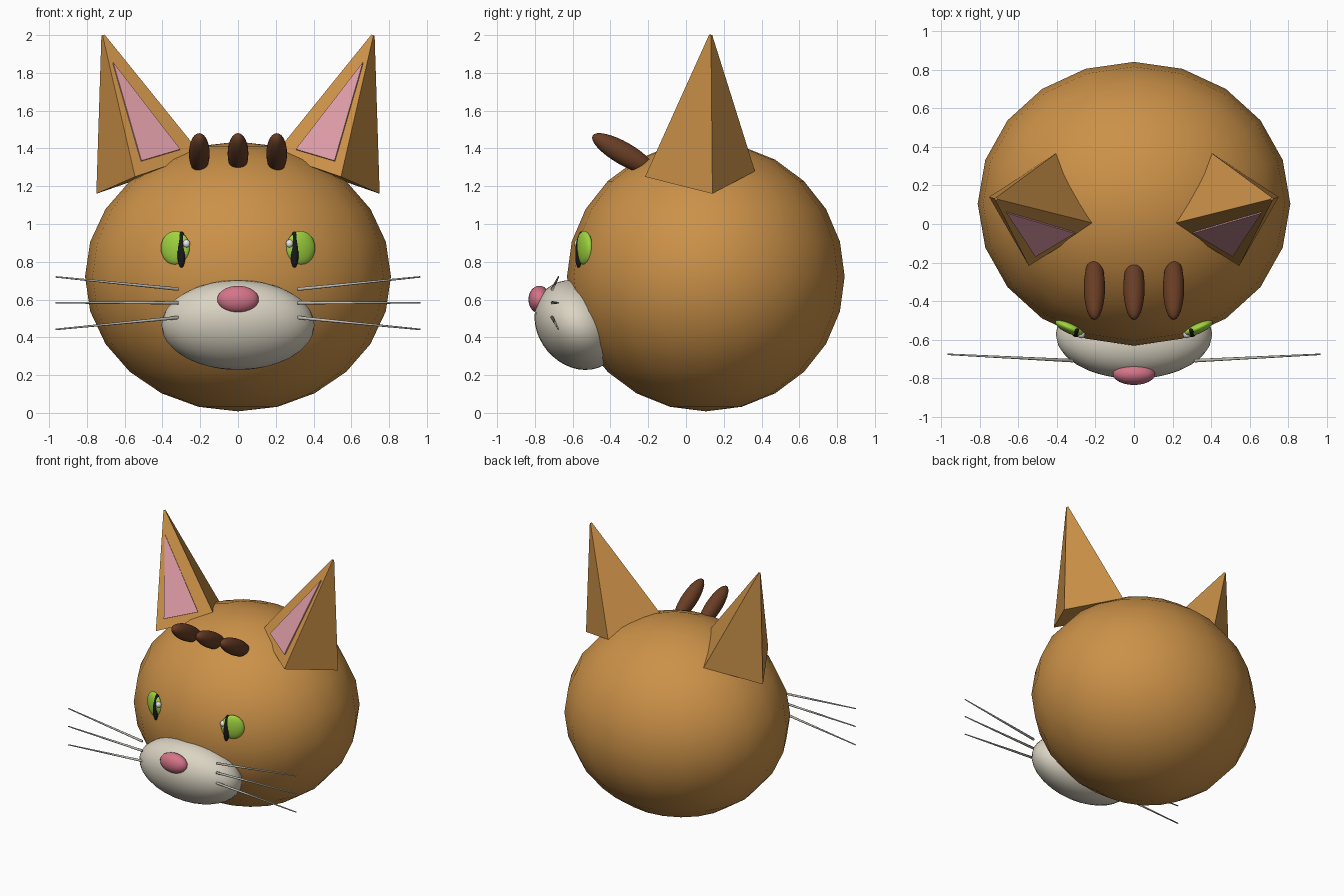
import bpy, bmesh, math
from mathutils import Vector, Matrix

if "Cube" in bpy.data.objects:
    bpy.data.objects.remove(bpy.data.objects["Cube"])


def material(name, rgb):
    m = bpy.data.materials.new(name)
    m.diffuse_color = (*rgb, 1)
    m.use_nodes = True
    m.node_tree.nodes["Principled BSDF"].inputs["Base Color"].default_value = m.diffuse_color
    return m


FUR = material("ginger_fur", (0.60, 0.285, 0.065))
STRIPE = material("dark_brown", (0.14, 0.047, 0.018))
CREAM = material("cream", (0.71, 0.66, 0.55))
NOSE = material("nose_pink", (0.66, 0.175, 0.25))
INNER = material("ear_pink", (0.72, 0.33, 0.38))
GREEN = material("eye_green", (0.35, 0.66, 0.05))
BLACK = material("pupil_black", (0.01, 0.01, 0.01))
WHITE = material("glint_white", (0.85, 0.85, 0.82))
WHISKER = material("whisker_grey", (0.55, 0.53, 0.47))


def finish(name, bm, mat, smooth=True):
    bmesh.ops.recalc_face_normals(bm, faces=bm.faces[:])
    me = bpy.data.meshes.new(name)
    bm.to_mesh(me)
    bm.free()
    for p in me.polygons:
        p.use_smooth = smooth
    me.materials.append(mat)
    ob = bpy.data.objects.new(name, me)
    bpy.context.collection.objects.link(ob)
    return ob


def ellipsoid(name, center, radii, mat, rot=(0, 'X'), seg=24, rings=16):
    """Stretched sphere, turned by rot = (degrees, axis)."""
    bm = bmesh.new()
    m = (Matrix.Translation(center)
         @ Matrix.Rotation(math.radians(rot[0]), 4, rot[1])
         @ Matrix.Diagonal((*radii, 1)))
    bmesh.ops.create_uvsphere(bm, u_segments=seg, v_segments=rings,
                              radius=1, matrix=m)
    return finish(name, bm, mat)


def rod(name, a, b, r1, r2, mat):
    a, b = Vector(a), Vector(b)
    d = b - a
    bm = bmesh.new()
    m = Matrix.Translation((a + b) / 2) @ d.to_track_quat('Z', 'Y').to_matrix().to_4x4()
    bmesh.ops.create_cone(bm, cap_ends=True, segments=8, radius1=r1,
                          radius2=r2, depth=d.length, matrix=m)
    return finish(name, bm, mat)


def ear(side, s):
    """Leaning four-sided pyramid with a pink plate on its front inner face."""
    mir = lambda p: Vector((p[0] * s, p[1], p[2]))
    tip = mir((0.715, 0.13, 2.0))
    outer, front = mir((0.75, 0.14, 1.16)), mir((0.545, -0.217, 1.25))
    inner, rear = mir((0.195, 0.0, 1.37)), mir((0.405, 0.365, 1.28))
    base = [outer, front, inner, rear]
    mid = sum(base, Vector()) / 4
    bm = bmesh.new()
    low = [bm.verts.new(p) for p in base]
    top = [bm.verts.new(tip + (p - mid) * 0.03) for p in base]
    bm.faces.new(low)
    bm.faces.new(top)
    for i in range(4):
        j = (i + 1) % 4
        bm.faces.new((low[i], low[j], top[j], top[i]))
    finish("ear_" + side, bm, FUR, smooth=False)

    # pink plate, placed by fractions along the two slanting edges
    u, v = front - tip, inner - tip
    n = u.cross(v).normalized()
    if n.y > 0:
        n = -n
    bm = bmesh.new()
    pts = [tip + u * a + v * b
           for a, b in ((0.164, 0.042), (0.787, 0.127), (0.219, 0.707))]
    back = [bm.verts.new(p + n * 0.004) for p in pts]
    face = [bm.verts.new(p + n * 0.013) for p in pts]
    bm.faces.new(back)
    bm.faces.new(face)
    for i in range(3):
        j = (i + 1) % 3
        bm.faces.new((back[i], back[j], face[j], face[i]))
    finish("inner_ear_" + side, bm, INNER, smooth=False)


# head, muzzle and nose
ellipsoid("head", (0, 0.105, 0.722), (0.81, 0.735, 0.714), FUR, seg=20, rings=12)
ellipsoid("muzzle", (0, -0.572, 0.465), (0.405, 0.212, 0.254), CREAM,
          rot=(40, 'X'), seg=32, rings=20)
ellipsoid("nose", (0, -0.776, 0.60), (0.11, 0.058, 0.073), NOSE)

# forehead stripes
for i, x in enumerate((-0.205, 0, 0.205)):
    ellipsoid(f"forehead_stripe_{i + 1}", (x, -0.33, 1.373),
              (0.055, 0.19, 0.06), STRIPE, rot=(-30, 'X'))

# paired parts
for side, s in (("left", -1), ("right", 1)):
    ear(side, s)
    ellipsoid("eye_" + side, (0.332 * s, -0.538, 0.873), (0.083, 0.03, 0.09),
              GREEN, rot=(24 * s, 'Z'))
    ellipsoid("pupil_" + side, (0.299 * s, -0.56, 0.865), (0.024, 0.025, 0.097),
              BLACK, rot=(-5, 'X'))
    ellipsoid("eye_glint_" + side, (0.273 * s, -0.572, 0.896),
              (0.02, 0.02, 0.022), WHITE, seg=16, rings=10)
    for i, (z0, z1) in enumerate(((0.655, 0.72), (0.583, 0.583), (0.505, 0.442))):
        rod(f"whisker_{side}_{i + 1}", (0.315 * s, -0.708, z0),
            (0.965 * s, -0.675, z1), 0.009, 0.004, WHISKER)
